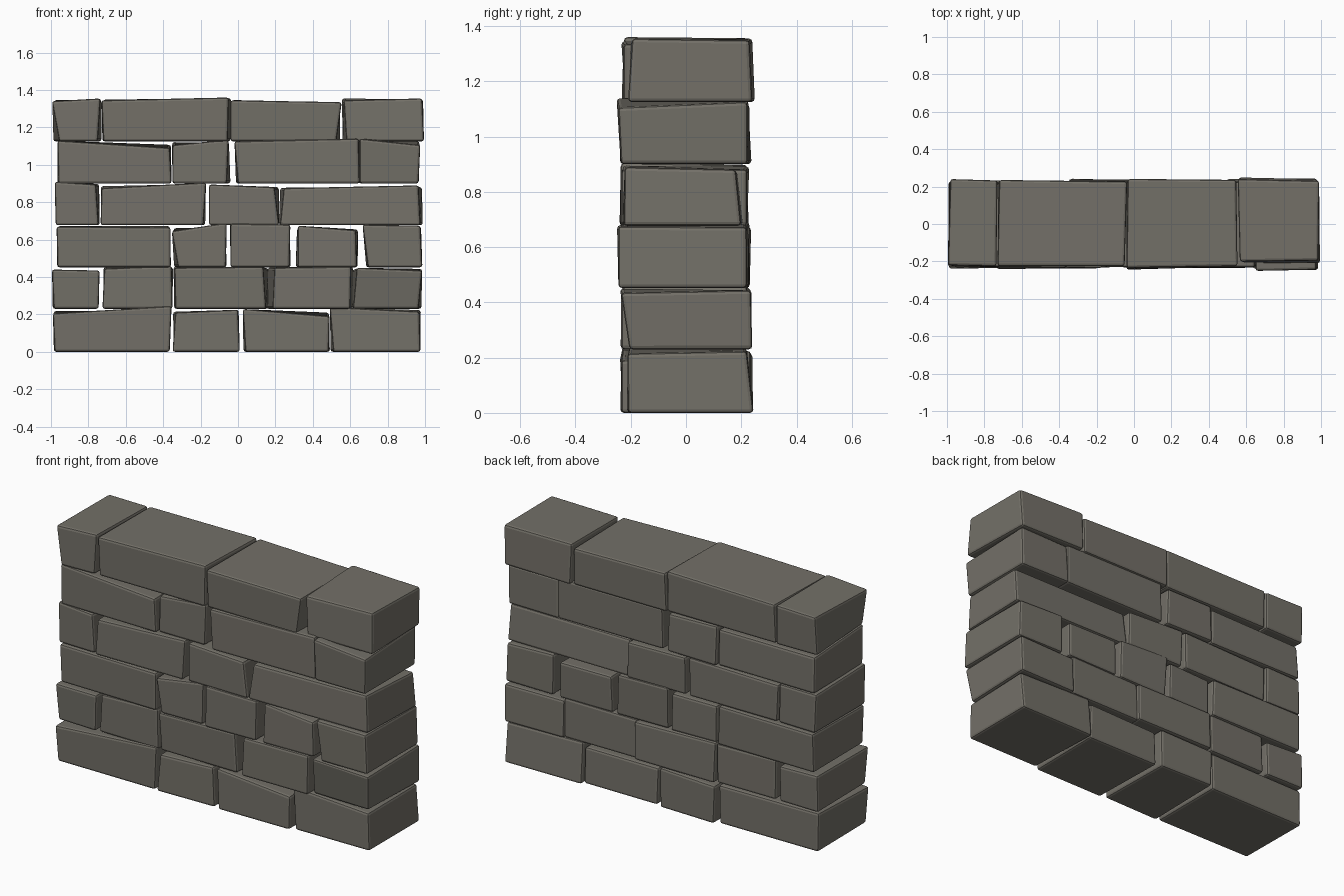
import bpy, bmesh, random

random.seed(7)
mat = bpy.data.materials.new("warm grey stone")
mat.diffuse_color = (0.172, 0.162, 0.138, 1)


def jit(a):
    return random.uniform(-a, a)


def stone(name, z, xl0, xr0, xl1, xr1, zl, zr, bl=None, br=None, ys=None):
    """Crooked block: front corners are given, back corners vary slightly.
    bl, br: back left/right x; ys: front bottom/top y, back bottom/top y."""
    bl = (xl0 + xl1) / 2 if bl is None else bl
    br = (xr0 + xr1) / 2 if br is None else br
    fy0 = fy1 = -0.227 + jit(0.01)
    by0 = by1 = 0.227 + jit(0.01)
    if ys:
        fy0, fy1, by0, by1 = ys
    zm = (zl + zr) / 2

    def bx(x):
        return max(-0.995, min(0.995, x + jit(0.006)))
    co = [(xl0, fy0 + jit(0.01), z), (xr0, fy0, z),
          (bx(br), by0, z), (bx(bl), by0 + jit(0.01), z),
          (xl1, fy1 + jit(0.01), zl), (xr1, fy1, zr),
          (bx(br), by1, zm + jit(0.008)),
          (bx(bl), by1 + jit(0.01), zm + jit(0.008))]
    bm = bmesh.new()
    v = [bm.verts.new(c) for c in co]
    for f in ((3, 2, 1, 0), (4, 5, 6, 7), (0, 1, 5, 4),
              (1, 2, 6, 5), (2, 3, 7, 6), (3, 0, 4, 7)):
        bm.faces.new([v[i] for i in f])
    # softly worn edges
    bmesh.ops.bevel(bm, geom=bm.edges[:], offset=0.013, segments=2,
                    profile=0.5, affect='EDGES')
    me = bpy.data.meshes.new(name)
    bm.to_mesh(me)
    bm.free()
    me.materials.append(mat)
    bpy.context.collection.objects.link(bpy.data.objects.new(name, me))


def course(n, z, end_ys, *stones):
    for i, s in enumerate(stones):
        last = i == len(stones) - 1
        stone(f"course_{n}_stone_{i + 1}", z, *s, ys=end_ys if last else None)


# each stone: bottom left/right x, top left/right x, top left/right z,
# then optional back left/right x
course(1, 0.0, (-.21, -.212, .245, .22),
       (-.98, -.365, -.99, -.355, .205, .245),
       (-.35, .01, -.335, .0, .21, .225),
       (.04, .485, .025, .49, .23, .19),
       (.51, .975, .49, .97, .24, .215, .495, .975))
course(2, 0.23, (-.205, -.235, .24, .235),
       (-.985, -.745, -.995, -.74, .44, .435),
       (-.725, -.35, -.715, -.355, .445, .46),
       (-.335, .15, -.34, .135, .45, .455, -.34, .165),
       (.185, .60, .195, .605, .45, .455, .155, .61),
       (.615, .965, .635, .985, .45, .435, .615, .985))
course(3, 0.452, (-.245, -.245, .22, .22),
       (-.965, -.36, -.97, -.36, .67, .665),
       (-.32, -.065, -.355, -.06, .645, .69),
       (-.04, .275, -.04, .28, .685, .68),
       (.32, .635, .32, .63, .675, .65, .31, .645),
       (.695, .985, .665, .975, .68, .675))
course(4, 0.677, (-.225, -.222, .2, .18),
       (-.975, -.745, -.98, -.76, .91, .895, -.975, -.745),
       (-.735, -.185, -.73, -.17, .875, .905),
       (-.155, .22, -.155, .195, .895, .88, -.155, .215),
       (.225, .975, .245, .965, .875, .89, .22, .985))
course(5, 0.9, (-.235, -.245, .222, .222),
       (-.96, -.355, -.965, -.365, 1.13, 1.09),
       (-.35, -.06, -.35, -.05, 1.105, 1.135, -.35, -.045),
       (.0, .65, -.02, .645, 1.125, 1.14),
       (.65, .965, .65, .975, 1.14, 1.105))
course(6, 1.125, (-.21, -.195, .24, .23),
       (-.955, -.75, -.995, -.735, 1.34, 1.355, -.985, -.73),
       (-.72, -.055, -.73, -.05, 1.345, 1.36, -.725, -.042),
       (-.04, .525, -.04, .555, 1.345, 1.335, -.035, .55),
       (.58, .995, .565, .985, 1.345, 1.355, .555, .985))
